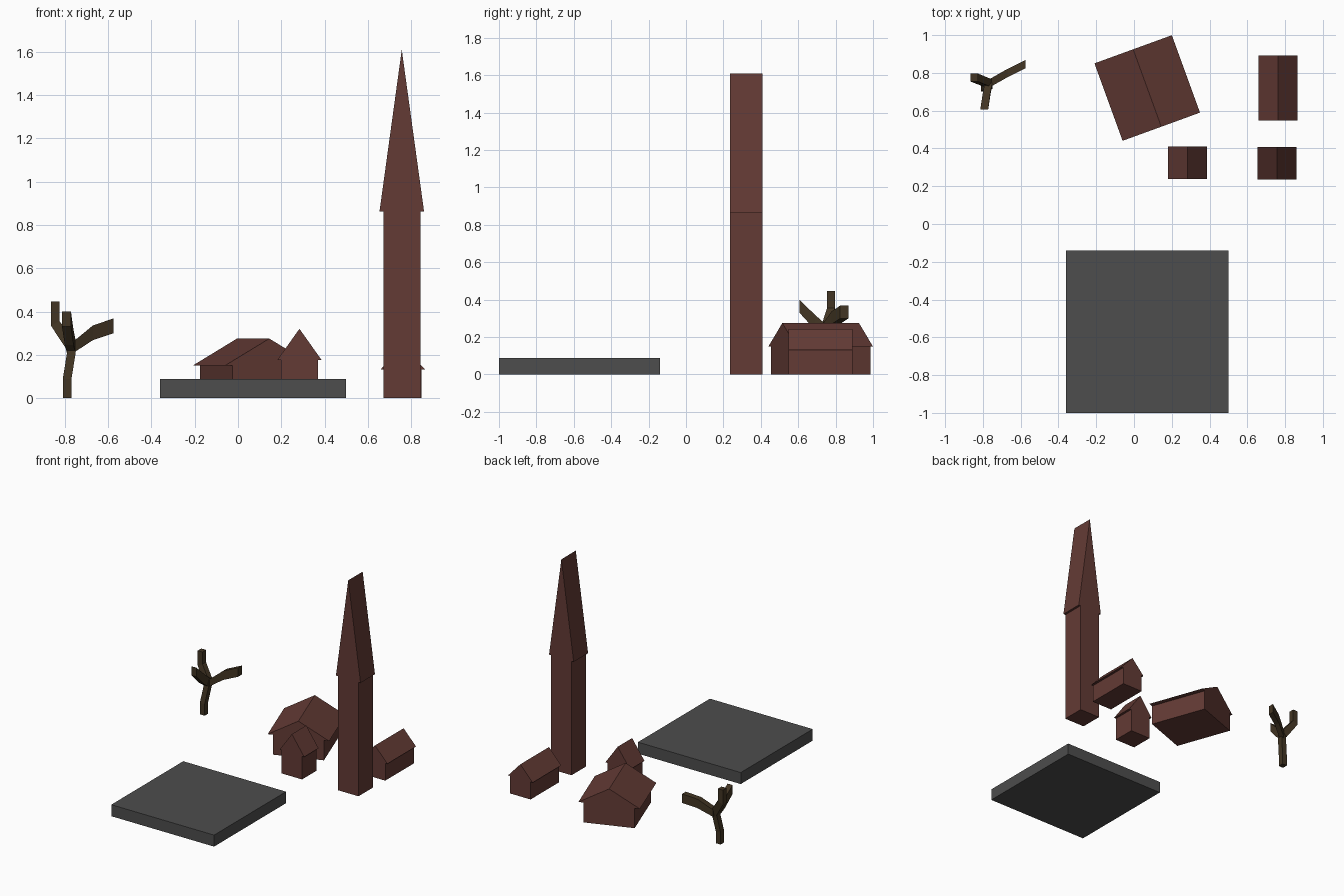
import bpy
from mathutils import Vector, Matrix
from math import radians

if "Cube" in bpy.data.objects:
    bpy.data.objects.remove(bpy.data.objects["Cube"])


def material(name, rgb):
    m = bpy.data.materials.new(name)
    m.diffuse_color = (*rgb, 1)
    m.use_nodes = True
    m.node_tree.nodes["Principled BSDF"].inputs["Base Color"].default_value = m.diffuse_color
    return m


BRICK = material("brick_red", (0.125, 0.043, 0.035))
BARK = material("bark", (0.055, 0.036, 0.017))
STONE = material("dark_stone", (0.075, 0.075, 0.075))


def make(name, verts, faces, mat):
    me = bpy.data.meshes.new(name)
    me.from_pydata(verts, [], faces)
    me.materials.append(mat)
    ob = bpy.data.objects.new(name, me)
    bpy.context.collection.objects.link(ob)
    return ob


def loft(name, rings, mat):
    """Skin matching closed rings and cap both ends."""
    n = len(rings[0])
    verts = [v for r in rings for v in r]
    faces = [tuple(range(n))[::-1], tuple(range(len(verts) - n, len(verts)))]
    for k in range(len(rings) - 1):
        for i in range(n):
            j = (i + 1) % n
            faces.append((k*n + i, k*n + j, k*n + n + j, k*n + n + i))
    return make(name, verts, faces, mat)


def house(name, x, y, half_eave, half_len, eave_z, ridge_z, angle=0):
    """Gabled profile with overhanging eaves, extruded along its length."""
    e, b = half_eave, half_eave * 0.83
    profile = [(-b, 0), (b, 0), (b, eave_z), (e, eave_z), (0, ridge_z),
               (-e, eave_z), (-b, eave_z)]
    place = Matrix.Translation((x, y, 0)) @ Matrix.Rotation(radians(angle), 4, 'Z')
    rings = [[place @ Vector((px, s, pz)) for px, pz in profile]
             for s in (half_len, -half_len)]
    return loft(name, rings, BRICK)


def limb(name, sections):
    """Blocky limb: each section is centre, half-axis u, half-axis v."""
    rings = []
    for c, u, v in sections:
        c, u, v = Vector(c), Vector(u), Vector(v)
        rings.append([c - u - v, c + u - v, c + u + v, c - u + v])
    return loft(name, rings, BARK)


# Ground slab
loft("stone_slab", [[(-0.36, -1, z), (0.5, -1, z), (0.5, -0.14, z), (-0.36, -0.14, z)]
                    for z in (0, 0.087)], STONE)

# Buildings
house("tower", 0.757, 0.322, 0.103, 0.086, 0.862, 1.61)
house("small_house", 0.284, 0.324, 0.103, 0.086, 0.175, 0.32)
house("long_house", 0.762, 0.72, 0.103, 0.171, 0.132, 0.243)
house("large_house", 0.07, 0.72, 0.218, 0.218, 0.15, 0.275, 20)

# Bare tree: trunk with three bent branches
X, Y = (0.02, 0, 0), (0, 0.021, 0)
limb("tree_trunk", [((-0.79, 0.722, 0), X, Y), ((-0.79, 0.722, 0.088), X, Y),
                    ((-0.77, 0.737, 0.21), X, Y), ((-0.77, 0.745, 0.265), X, Y)])
limb("upright_branch", [((-0.77, 0.745, 0.24), (0.018, 0, 0.022), Y),
                        ((-0.845, 0.775, 0.345), (0.02, 0, 0.01), Y),
                        ((-0.845, 0.775, 0.447), X, Y)])
limb("side_branch", [((-0.765, 0.745, 0.232), (0, 0.022, 0), (0, 0, 0.026)),
                     ((-0.67, 0.799, 0.302), (0, 0.022, 0), (0, 0, 0.034)),
                     ((-0.575, 0.846, 0.334), (0, 0.022, 0), (0, 0, 0.034))])
limb("front_branch", [((-0.77, 0.745, 0.235), X, (0, 0.006, 0.03)),
                      ((-0.78, 0.69, 0.279), X, (0, 0.006, 0.034)),
                      ((-0.793, 0.606, 0.365), (0.021, 0, 0), (0, 0, 0.034))])
